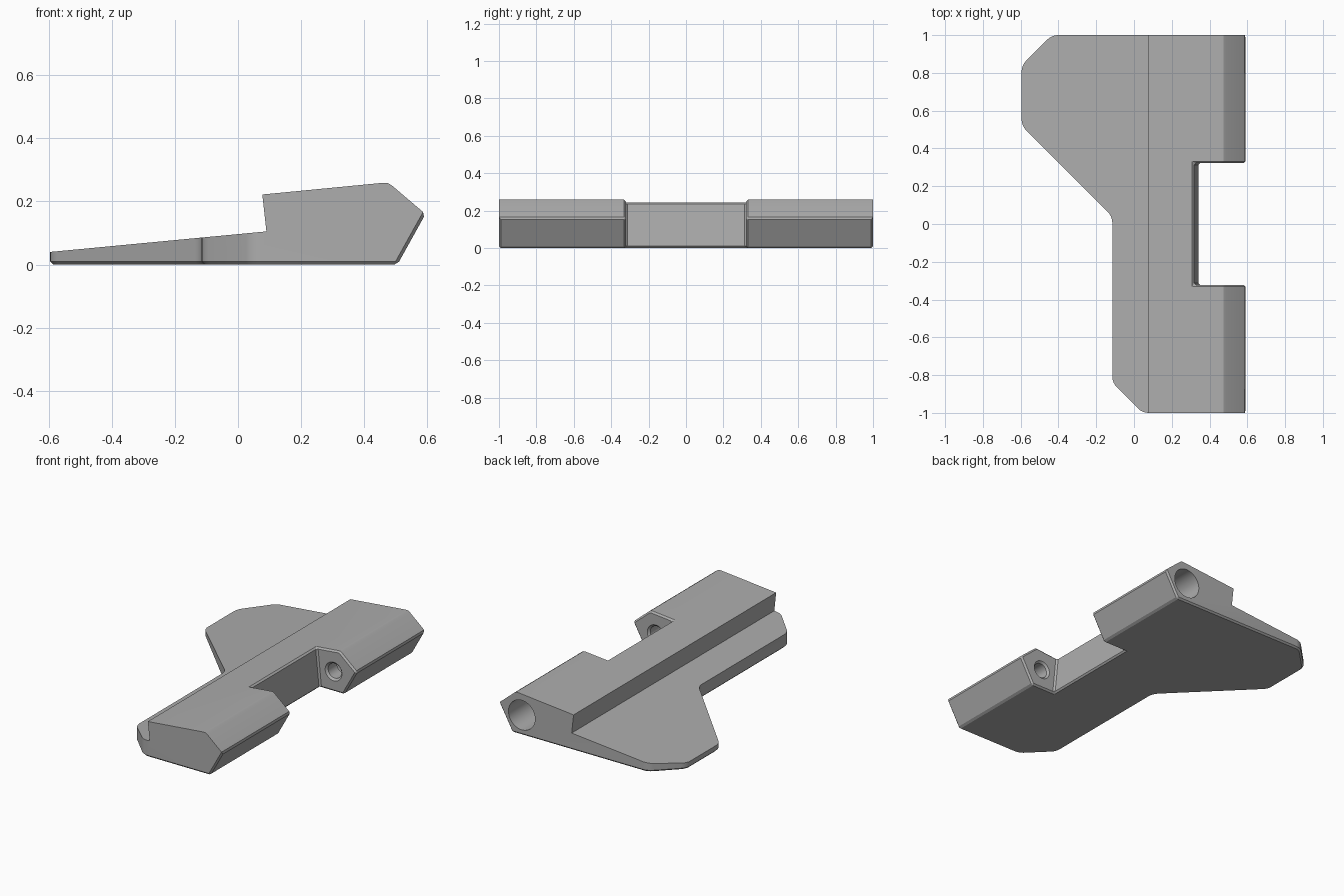
import bpy
import bmesh
import math
from mathutils import Matrix, Vector

default = bpy.data.objects.get("Cube")
if default:
    bpy.data.objects.remove(default, do_unlink=True)

grey = bpy.data.materials.new("plain grey")
grey.use_nodes = True
colour = (0.42, 0.42, 0.42, 1)
grey.diffuse_color = colour
grey.node_tree.nodes["Principled BSDF"].inputs["Base Color"].default_value = colour


def make_object(name, bm):
    bmesh.ops.recalc_face_normals(bm, faces=bm.faces)
    mesh = bpy.data.meshes.new(name)
    bm.to_mesh(mesh)
    bm.free()
    mesh.materials.append(grey)
    obj = bpy.data.objects.new(name, mesh)
    bpy.context.collection.objects.link(obj)
    return obj


def prism(name, points, shift, round_corners=0):
    """Extrude a closed polygon, optionally rounding the edges along the extrusion."""
    bm = bmesh.new()
    face = bm.faces.new([bm.verts.new(p) for p in points])
    out = bmesh.ops.extrude_face_region(bm, geom=[face])
    moved = [v for v in out["geom"] if isinstance(v, bmesh.types.BMVert)]
    bmesh.ops.translate(bm, verts=moved, vec=shift)
    if round_corners:
        along = Vector(shift).normalized()
        edges = [e for e in bm.edges
                 if abs((e.verts[1].co - e.verts[0].co).normalized().dot(along)) > 0.99]
        bmesh.ops.bevel(bm, geom=edges, offset=round_corners, segments=4,
                        profile=0.5, affect='EDGES')
    return make_object(name, bm)


def bore(name, stations):
    """Revolved cutter along y from (y, radius) stations."""
    bm = bmesh.new()
    sides = 48
    rings = []
    for y, r in stations:
        rings.append([bm.verts.new((HOLE_X + r * math.cos(math.tau * i / sides), y,
                                    HOLE_Z + r * math.sin(math.tau * i / sides)))
                      for i in range(sides)])
    for a, b in zip(rings, rings[1:]):
        for i in range(sides):
            j = (i + 1) % sides
            bm.faces.new((a[i], a[j], b[j], b[i]))
    bm.faces.new(rings[0])
    bm.faces.new(rings[-1])
    return make_object(name, bm)


def combine(target, tool, operation):
    mod = target.modifiers.new(operation, 'BOOLEAN')
    mod.operation = operation
    mod.solver = 'EXACT'
    mod.object = tool
    bpy.context.view_layer.objects.active = target
    bpy.ops.object.modifier_apply(modifier=mod.name)
    bpy.data.objects.remove(tool, do_unlink=True)


HOLE_X, HOLE_Z = 0.435, 0.125
NOTCH = 0.322

# Stepped wedge section swept along the whole length
section = [(-0.595, 0.04), (0.09, 0.105), (0.077, 0.222), (0.46, 0.259),
           (0.474, 0.2585), (0.487, 0.251), (0.594, 0.16), (0.505, 0), (-0.595, 0)]
body = prism("body", [(x, -1, z) for x, z in section], (0, 2, 0))

# Plan outline with softened corners
outline = [(0.8, -1), (0.045, -1), (-0.115, -0.84), (-0.115, 0.04),
           (-0.595, 0.52), (-0.595, 0.84), (-0.435, 1), (0.8, 1)]
plan = prism("plan_cutter", [(x, y, -0.1) for x, y in outline], (0, 0, 0.6), 0.03)
combine(body, plan, 'INTERSECT')

# Leaning notch in the thick edge
notch = prism("notch_cutter", [(0.352, -NOTCH, -0.1), (0.8, -NOTCH, -0.1),
                               (0.8, -NOTCH, 0.4), (0.302, -NOTCH, 0.4)],
              (0, 2 * NOTCH, 0))
combine(body, notch, 'DIFFERENCE')

# Chamfer the underside, notch rim, outer ridge and lower end edges
bm = bmesh.new()
bm.from_mesh(body.data)
bmesh.ops.remove_doubles(bm, verts=bm.verts, dist=0.0005)
bmesh.ops.dissolve_limit(bm, angle_limit=0.01, verts=bm.verts, edges=bm.edges)


def wants_chamfer(edge):
    if len(edge.link_faces) != 2 or edge.calc_face_angle() < 0.1:
        return False
    a, b = (v.co for v in edge.verts)
    underside = max(a.z, b.z) < 0.002
    rim = max(abs(a.y), abs(b.y)) < NOTCH + 0.002 and min(a.x, b.x) > 0.29
    ridge = min(a.x, b.x) > 0.585
    end = min(abs(a.y), abs(b.y)) > 0.998 and min(a.x, b.x) > 0.5 and min(a.z, b.z) < 0.1
    return underside or rim or ridge or end


bmesh.ops.bevel(bm, geom=[e for e in bm.edges if wants_chamfer(e)], offset=0.01,
                segments=1, affect='EDGES', clamp_overlap=True)
bmesh.ops.recalc_face_normals(bm, faces=bm.faces)
bm.to_mesh(body.data)
bm.free()

# Pin bore: wide from the back end, narrow at the notch, blind beyond it
wide, lip, narrow = 0.092, 0.058, 0.046
combine(body, bore("back_bore_cutter", [(1.1, wide), (0.42, wide), (0.42, narrow),
                                        (NOTCH + 0.012, narrow), (NOTCH, lip),
                                        (NOTCH - 0.05, lip)]), 'DIFFERENCE')
combine(body, bore("blind_bore_cutter", [(-NOTCH + 0.05, lip), (-NOTCH, lip),
                                         (-NOTCH - 0.012, narrow), (-0.8, narrow)]),
        'DIFFERENCE')

body.name = "hinge_plate"
bpy.ops.object.select_all(action='DESELECT')
body.select_set(True)
bpy.context.view_layer.objects.active = body
bpy.ops.object.shade_smooth_by_angle(angle=math.radians(25))
